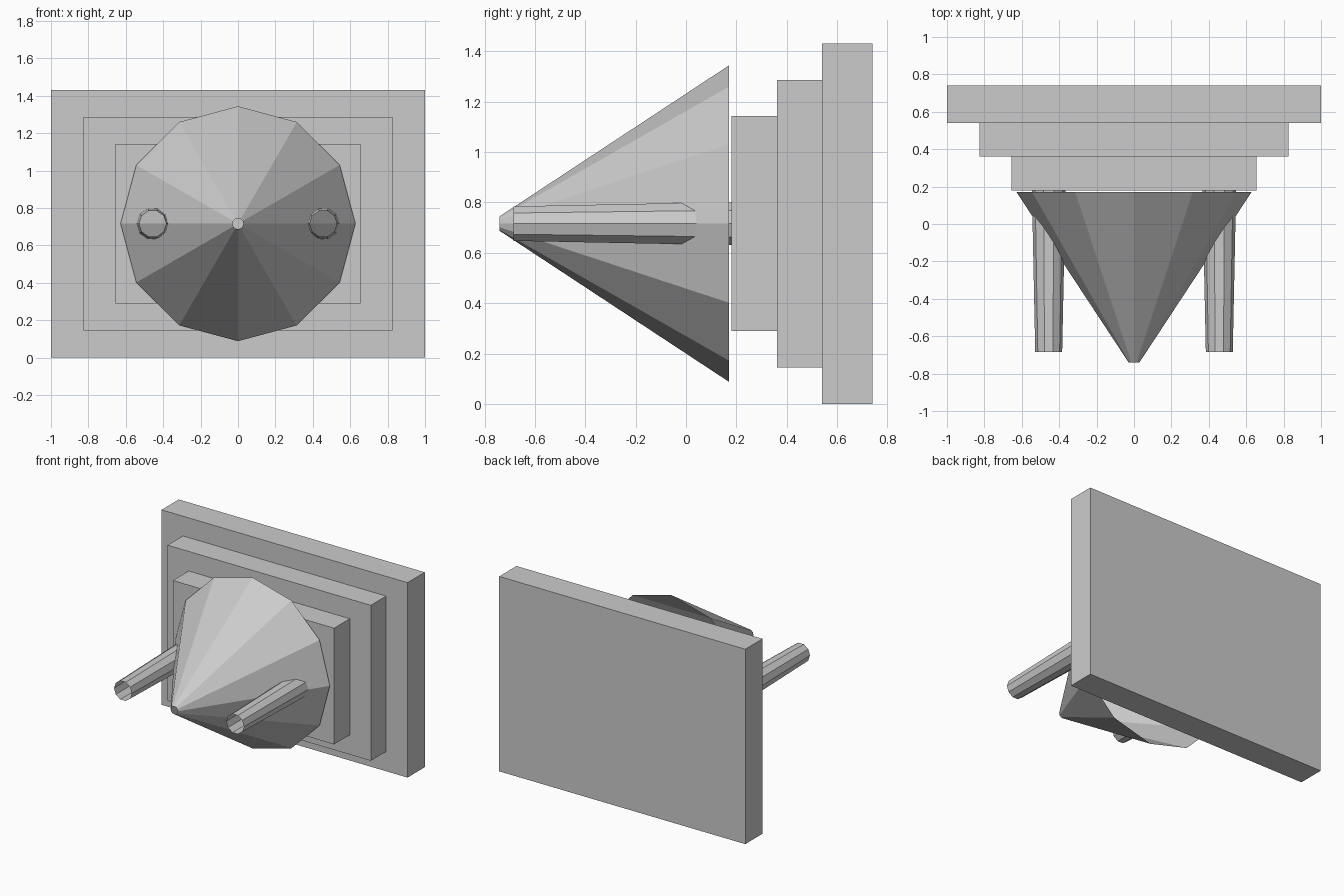
import bpy
from math import pi

if "Cube" in bpy.data.objects:
    bpy.data.objects.remove(bpy.data.objects["Cube"])

ZC = 0.716  # height of the common axis


def plate(name, half_x, half_z, y0, y1):
    bpy.ops.mesh.primitive_cube_add(size=1, location=(0, (y0 + y1) / 2, ZC))
    ob = bpy.context.object
    ob.name = name
    ob.scale = (2 * half_x, y1 - y0, 2 * half_z)
    bpy.ops.object.transform_apply(location=False, rotation=False, scale=True)


def open_frustum(name, x, sides, y_front, r_front, y_back, r_back):
    # Open-ended tapered tube along y, with vertices on the +x and -x sides
    bpy.ops.mesh.primitive_cone_add(
        vertices=sides, radius1=r_back, radius2=r_front, depth=y_back - y_front,
        end_fill_type='NOTHING', location=(x, (y_front + y_back) / 2, ZC),
        rotation=(pi / 2, 0, 0))
    ob = bpy.context.object
    ob.name = name
    return ob


# Stepped backing plates
plate("back_plate", 1.0, 0.716, 0.54, 0.74)
plate("middle_plate", 0.826, 0.571, 0.362, 0.54)
plate("front_plate", 0.655, 0.427, 0.18, 0.362)

# Large twelve-sided cone
open_frustum("cone", 0, 12, -0.74, 0.029, 0.17, 0.628)

# Tapered side tubes, a flat-sided pair (ten sides, vertices on +-x)
for side, x in (("left", -0.456), ("right", 0.456)):
    tube = open_frustum(side + "_tube", x, 10, -0.685, 0.072, 0.18, 0.09)
    tube.rotation_euler = (pi / 2, pi / 2, 0)
